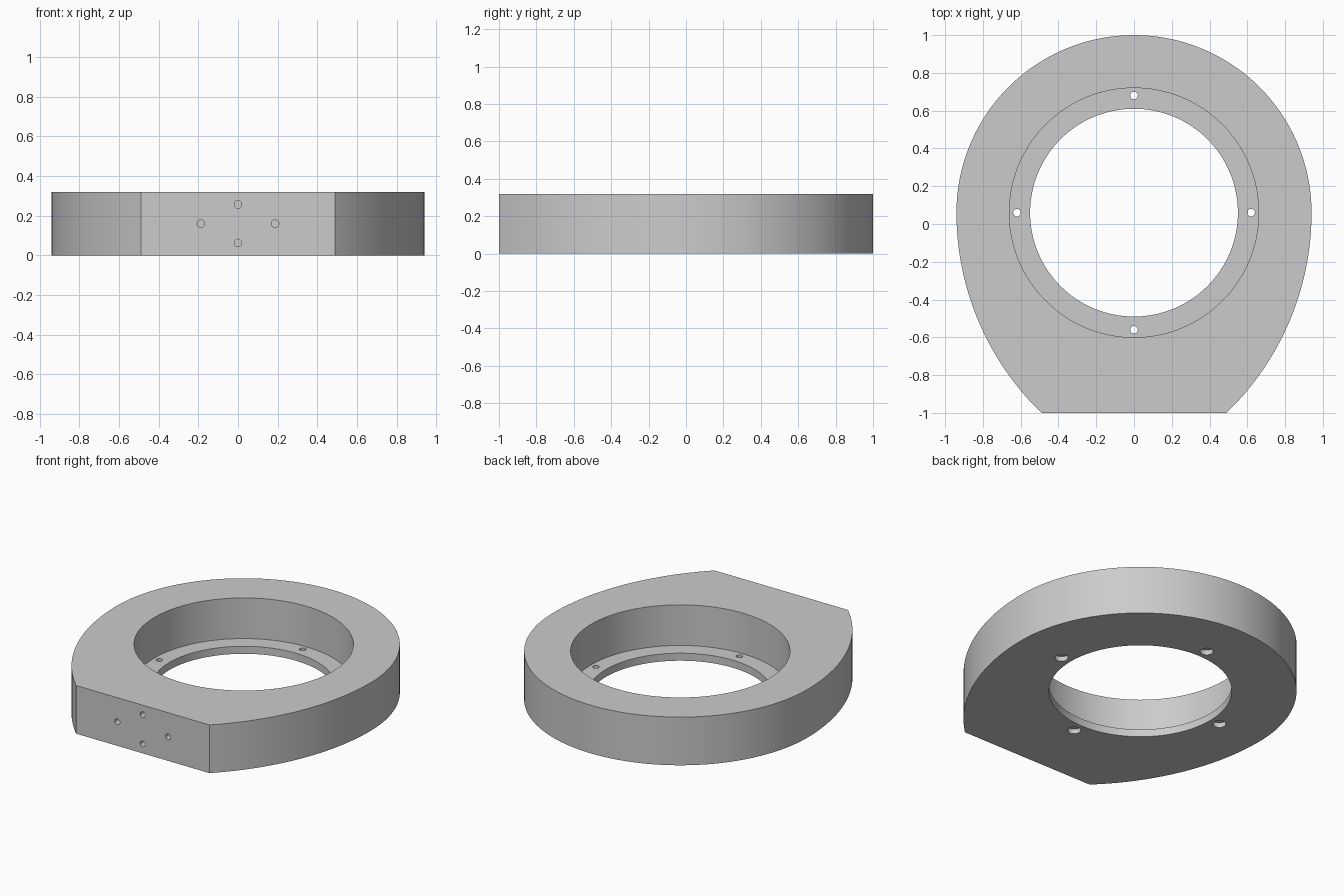
import bpy, bmesh, math
from mathutils import Vector

if "Cube" in bpy.data.objects:
    bpy.data.objects.remove(bpy.data.objects["Cube"])

H = 0.32                      # plate height
CY = 0.06                     # centre of the ring in y
R = 0.94                      # round half of the outline
FLAT_X, FLAT_Y = 0.49, -1.0   # end of the flat front

grey = bpy.data.materials.new("light grey")
grey.diffuse_color = (0.6, 0.6, 0.6, 1)
grey.use_nodes = True
grey.node_tree.nodes["Principled BSDF"].inputs["Base Color"].default_value = grey.diffuse_color


def outline():
    """Half circle at the back, two wider tangent arcs down to the flat."""
    pts = [(R * math.cos(math.pi * i / 96), CY + R * math.sin(math.pi * i / 96))
           for i in range(97)]
    dx, dy = R - FLAT_X, CY - FLAT_Y
    big = (dx * dx + dy * dy) / (2 * dx)
    end = math.asin(dy / big)
    side = [(R - big + big * math.cos(end * i / 32), CY - big * math.sin(end * i / 32))
            for i in range(1, 33)]
    return pts + [(-x, y) for x, y in side] + side[::-1]


def cutter(name, radius, start, end, segments):
    """Cylinder between two points, used as a hidden boolean tool."""
    start, end = Vector(start), Vector(end)
    axis = end - start
    bm = bmesh.new()
    bmesh.ops.create_cone(bm, cap_ends=True, segments=segments, radius1=radius,
                          radius2=radius, depth=axis.length)
    me = bpy.data.meshes.new(name)
    bm.to_mesh(me)
    bm.free()
    me.materials.append(grey)
    ob = bpy.data.objects.new(name, me)
    ob.location = (start + end) / 2
    ob.rotation_euler = axis.to_track_quat('Z', 'Y').to_euler()
    bpy.context.collection.objects.link(ob)
    ob.hide_render = True
    return ob


# Solid plate
bm = bmesh.new()
base = bm.faces.new([bm.verts.new((x, y, 0)) for x, y in outline()])
ext = bmesh.ops.extrude_face_region(bm, geom=[base])
bmesh.ops.translate(bm, vec=(0, 0, H),
                    verts=[g for g in ext["geom"] if isinstance(g, bmesh.types.BMVert)])
bmesh.ops.recalc_face_normals(bm, faces=bm.faces)
mesh = bpy.data.meshes.new("ring_plate")
bm.to_mesh(mesh)
bm.free()
mesh.materials.append(grey)
plate = bpy.data.objects.new("ring_plate", mesh)
bpy.context.collection.objects.link(plate)

# Central bore and the wide recess that leaves a thin ledge
FLOOR = 0.05
tools = [cutter("bore_cutter", 0.55, (0, CY, -0.1), (0, CY, H + 0.1), 128),
         cutter("recess_cutter", 0.66, (0, CY, FLOOR), (0, CY, H + 0.1), 128)]

# Four counterbored screw holes through the ledge
for i in range(4):
    a = i * math.pi / 2
    x, y = 0.62 * math.cos(a), CY + 0.62 * math.sin(a)
    tools.append(cutter("screw_hole_cutter", 0.02, (x, y, -0.1), (x, y, 0.15), 24))
    tools.append(cutter("counterbore_cutter", 0.04, (x, y, -0.1), (x, y, 0.032), 32))

# Four blind holes in the flat front
for x, z in ((0.187, 0), (-0.187, 0), (0, 0.097), (0, -0.097)):
    tools.append(cutter("front_hole_cutter", 0.019, (x, FLAT_Y - 0.1, H / 2 + z),
                        (x, FLAT_Y + 0.15, H / 2 + z), 24))

bpy.context.view_layer.objects.active = plate
plate.select_set(True)
for t in tools:
    mod = plate.modifiers.new("cut", 'BOOLEAN')
    mod.operation = 'DIFFERENCE'
    mod.solver = 'EXACT'
    mod.object = t
    bpy.ops.object.modifier_apply(modifier=mod.name)
for t in tools:
    bpy.data.objects.remove(t, do_unlink=True)

bpy.ops.object.shade_smooth_by_angle(angle=math.radians(25))
